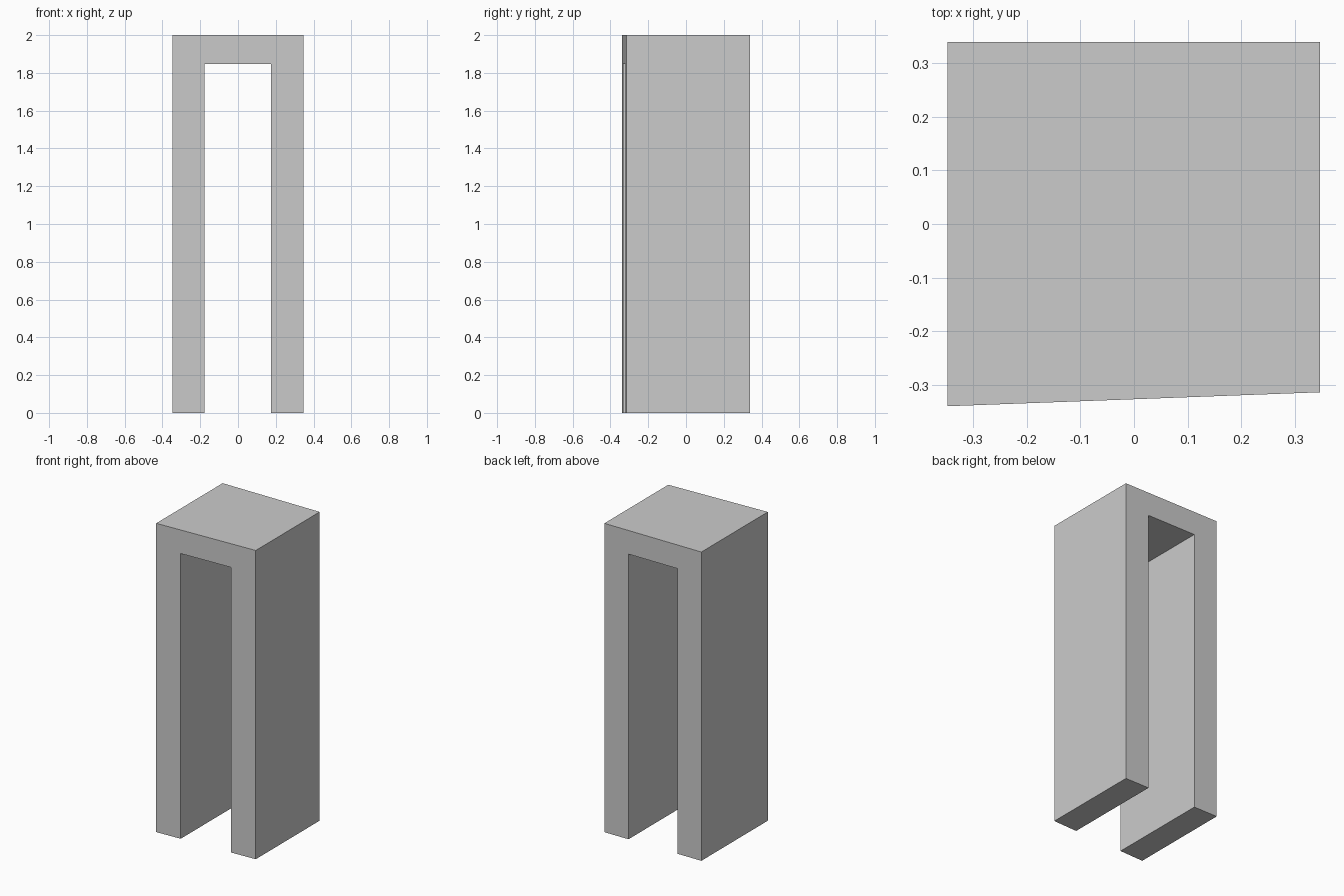
import bpy, bmesh

if "Cube" in bpy.data.objects:
    bpy.data.objects.remove(bpy.data.objects["Cube"])

LEFT, RIGHT, TOP = -0.348, 0.347, 2.0
IN_L, IN_R, IN_TOP = -0.177, 0.174, 1.847
BACK = 0.34


def front_y(x):
    # front face is slightly skewed: deeper on the left than on the right
    t = (x - LEFT) / (RIGHT - LEFT)
    return -0.34 + 0.026 * t


# archway profile in the front (x, z) plane
profile = [(LEFT, 0), (IN_L, 0), (IN_L, IN_TOP), (IN_R, IN_TOP),
           (IN_R, 0), (RIGHT, 0), (RIGHT, TOP), (LEFT, TOP)]

bm = bmesh.new()
front = [bm.verts.new((x, front_y(x), z)) for x, z in profile]
back = [bm.verts.new((x, BACK, z)) for x, z in profile]
bm.faces.new(front)
bm.faces.new(back[::-1])

# walls, roof, inner passage and feet
n = len(profile)
for i in range(n):
    j = (i + 1) % n
    bm.faces.new((front[j], front[i], back[i], back[j]))
bmesh.ops.recalc_face_normals(bm, faces=bm.faces)

mesh = bpy.data.meshes.new("archway")
bm.to_mesh(mesh)
bm.free()
bpy.context.collection.objects.link(bpy.data.objects.new("archway", mesh))
